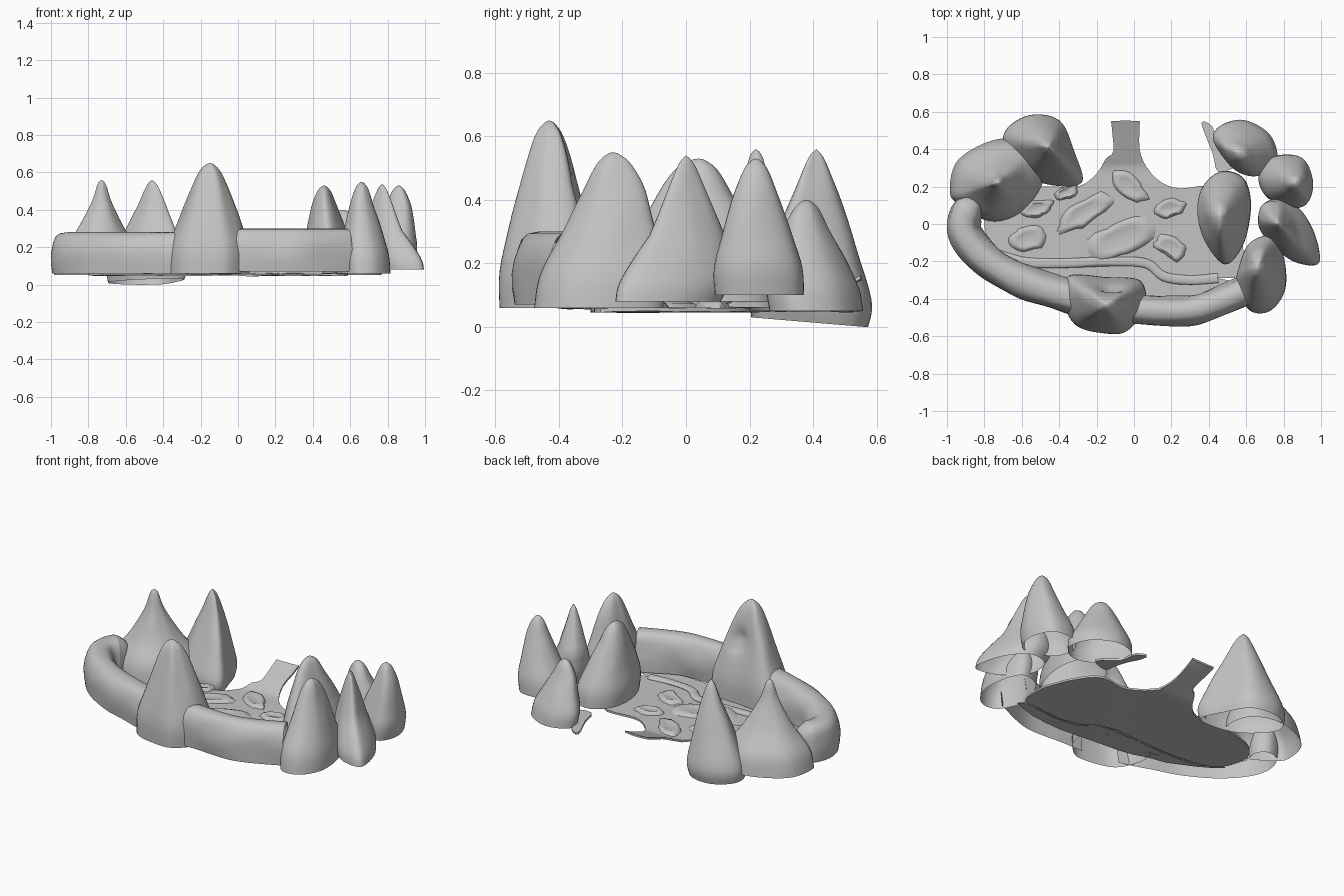
import bpy, bmesh, math
from mathutils import Vector, noise

cube = bpy.data.objects.get("Cube")
if cube:
    bpy.data.objects.remove(cube)

stone = bpy.data.materials.new("grey stone")
stone.use_nodes = True
GREY = (0.55, 0.55, 0.55, 1)
stone.diffuse_color = GREY
stone.node_tree.nodes["Principled BSDF"].inputs["Base Color"].default_value = GREY


def spline(points, steps, closed=False):
    """Smooth curve through the points."""
    pts = [Vector(p) for p in points]
    n = len(pts)
    pick = (lambda i: pts[i % n]) if closed else (lambda i: pts[max(0, min(n - 1, i))])
    out = []
    for i in range(n if closed else n - 1):
        a, b, c, d = (pick(i + k) for k in (-1, 0, 1, 2))
        for s in range(steps):
            u = s / steps
            out.append(0.5 * (2 * b + (c - a) * u + (2 * a - 5 * b + 4 * c - d) * u * u
                              + (3 * b - a - 3 * c + d) * u ** 3))
    if not closed:
        out.append(pts[-1])
    return out


def finish(name, bm, angle=60):
    mesh = bpy.data.meshes.new(name)
    bm.to_mesh(mesh)
    bm.free()
    ob = bpy.data.objects.new(name, mesh)
    bpy.context.collection.objects.link(ob)
    mesh.materials.append(stone)
    bpy.ops.object.select_all(action='DESELECT')
    ob.select_set(True)
    bpy.context.view_layer.objects.active = ob
    bpy.ops.object.shade_smooth_by_angle(angle=math.radians(angle))


def loft(name, rings, closed, flip=False):
    """Skin a row of equal rings."""
    bm = bmesh.new()
    rows = [[bm.verts.new(p) for p in ring] for ring in rings]
    n = len(rows[0])
    for lo, hi in zip(rows, rows[1:]):
        for i in range(n if closed else n - 1):
            j = (i + 1) % n
            bm.faces.new((lo[i], lo[j], hi[j], hi[i]))
    bmesh.ops.remove_doubles(bm, verts=bm.verts, dist=0.0005)
    if flip:
        bmesh.ops.reverse_faces(bm, faces=bm.faces)
    finish(name, bm)


# Profiles as (height share, radius share)
FULL = [(0, .97), (.2, .96), (.42, .78), (.75, .46), (.92, .26), (.985, .1), (1, 0)]
FLARED = [(0, .98), (.22, .88), (.45, .54), (.75, .22), (.95, .09), (1, 0)]
MIDDLE = [(0, .95), (.15, .98), (.45, .68), (.75, .36), (.94, .14), (1, 0)]


def peak(name, outline, apex, base, profile, tilt=0, lean=1.3, flip=False, dent=None):
    """Hollow rock cone, open below, leaning from its outline to its apex."""
    edge = spline(outline, 6, True)
    area = sum(a.cross(b) for a, b in zip(edge, edge[1:] + edge[:1]))
    if area < 0:
        edge.reverse()
    centre = sum(edge, Vector((0, 0))) / len(edge)
    top = Vector(apex[:2])
    rings = []
    for t, r in spline(profile, 4):
        mid = centre.lerp(top, min(1, t * lean))
        ring = []
        for e in edge:
            lump = 1 + 0.09 * t * noise.noise(Vector((e.x * 7, e.y * 7, t * 3)))
            p = mid + (e - centre) * r * lump
            z = base + (apex[2] - base) * t + tilt * (e.y - centre.y) * (1 - t)
            v = Vector((p.x, p.y, z))
            if dent:
                v.y -= 0.05 * math.exp(-((v - Vector(dent)).length / 0.05) ** 2)
            ring.append(v)
        rings.append(ring)
    loft(name, rings, True, flip)


peak("front_peak", [(-.39, -.38), (-.35, -.27), (-.15, -.28), (.04, -.3), (.06, -.45),
                    (-.03, -.57), (-.14, -.59), (-.32, -.54)],
     (-.15, -.43, .65), .06, FULL, dent=(-.12, -.33, .42))
peak("front_left_peak", [(.55, -.35), (.62, -.47), (.73, -.47), (.81, -.36), (.81, -.2),
                         (.75, -.07), (.62, -.11), (.56, -.25)],
     (.66, -.23, .55), .06, FULL)
peak("left_peak", [(1, -.21), (.89, -.22), (.79, -.16), (.69, -.04), (.72, .09),
                   (.85, .11), (.96, -.02)],
     (.77, 0, .54), .08, MIDDLE, lean=2.2)
peak("back_left_peak", [(.66, .25), (.73, .36), (.89, .36), (.95, .21), (.89, .09), (.72, .13)],
     (.86, .22, .53), .1, FULL)
peak("low_back_peak", [(.43, .45), (.46, .53), (.59, .56), (.73, .48), (.77, .34),
                       (.67, .26), (.54, .3)],
     (.56, .38, .4), .05, FULL, flip=True)
peak("inner_peak", [(.37, .21), (.47, .29), (.59, .25), (.63, .1), (.59, -.11), (.49, -.22),
                    (.38, -.09), (.34, .07)],
     (.46, .04, .53), .08, FULL)
peak("right_peak", [(-.99, .18), (-.94, .35), (-.72, .46), (-.52, .41), (-.48, .23),
                    (-.6, .06), (-.77, .01), (-.94, .1)],
     (-.73, .22, .56), .05, FLARED)
peak("back_right_peak", [(-.69, .5), (-.56, .58), (-.4, .55), (-.32, .38), (-.28, .22),
                         (-.42, .2), (-.57, .25), (-.69, .39)],
     (-.46, .41, .56), .015, MIDDLE, tilt=-.08)


def ridge(name, path, half, base, top, round_start=False):
    """Arched bank swept along a path, open below."""
    line = spline(path, 8)
    rings = []
    for i, p in enumerate(line):
        along = (line[min(i + 1, len(line) - 1)] - line[max(i - 1, 0)]).normalized()
        side = Vector((along.y, -along.x))
        size = math.sqrt(min(1, i / 6)) if round_start else 1
        ring = []
        for k in range(15):
            a = math.pi * (k / 14 * 1.3 - 0.15)
            wave = 1 + 0.15 * noise.noise(Vector((p.x * 5, p.y * 5, k * 0.4)))
            w = math.copysign(abs(math.cos(a)) ** 0.7, math.cos(a)) * half * size * wave
            h = max(0, 0.35 + 0.65 * math.sin(a)) if k not in (0, 14) else 0
            q = p + side * w
            ring.append((q.x, q.y, base + (top - base) * h * (0.6 + 0.4 * size)))
        rings.append(ring)
    loft(name, rings, False)


# Banks between the peaks
ridge("right_bank", [(-.83, .12), (-.9, .05), (-.9, -.06), (-.78, -.2), (-.58, -.31),
                     (-.27, -.41)], .09, .06, .28, True)
ridge("left_bank", [(-.06, -.45), (.2, -.465), (.36, -.45), (.58, -.36)], .08, .07, .3)

# Ragged floor sheet with its rising back tongue, the front apron and the side strip
LEVEL = .06
STEP = [(-.75, -.14), (-.6, -.2), (-.4, -.21), (-.15, -.2), (.06, -.21),
        (.16, -.28), (.3, -.3), (.45, -.29)]


def sheet(name, outline, rise=0, thick=0):
    bm = bmesh.new()
    verts = []
    for p in spline(outline, 3, True):
        up = max(0, min(1, (p.y - .3) / .25))
        rough = 0.008 * noise.noise(Vector((p.x * 9, p.y * 9, 0)))
        verts.append(bm.verts.new((p.x, p.y, LEVEL + rough + rise * up)))
    edges = [bm.edges.new((a, b)) for a, b in zip(verts, verts[1:] + verts[:1])]
    bmesh.ops.triangle_fill(bm, edges=edges, use_beauty=True, normal=(0, 0, 1))
    if thick:
        under = bmesh.ops.extrude_face_region(bm, geom=bm.faces[:], use_keep_orig=True)["geom"]
        low = [g for g in under if isinstance(g, bmesh.types.BMVert)]
        bmesh.ops.translate(bm, verts=low, vec=(0, 0, -thick))
        bmesh.ops.recalc_face_normals(bm, faces=bm.faces)
    finish(name, bm, 30)


sheet("floor", STEP + [(.57, -.27), (.58, -.1), (.5, .1), (.4, .2), (.25, .19), (.15, .22),
                       (.07, .3), (.03, .4), (.03, .53), (.02, .55), (-.11, .55), (-.12, .53),
                       (-.11, .39), (-.15, .35), (-.2, .27), (-.3, .2), (-.5, .2), (-.7, .15),
                       (-.8, .03)], rise=.1, thick=.012)
sheet("front_apron", STEP + [(.57, -.34), (.3, -.41), (0, -.39), (-.3, -.36), (-.58, -.28),
                             (-.78, -.16)])
sheet("side_strip", [(.36, .54), (.42, .52), (.45, .42), (.55, .32), (.45, .28), (.42, .38)],
      thick=.012)


def mound(name, x, y, rx, ry, turn):
    """Low floor rock with a raised rim and a dished top."""
    rings = []
    for r, h in ((1.15, 0), (1, .015), (.8, .02), (.6, .015), (0, .013)):
        ring = []
        for k in range(20):
            a = k * math.tau / 20
            wob = 1 + 0.35 * noise.noise(Vector((math.cos(a) * 1.5 + x * 9, math.sin(a) * 1.5, y * 9)))
            u, v = rx * r * wob * math.cos(a), ry * r * wob * math.sin(a)
            ring.append((x + u * math.cos(turn) - v * math.sin(turn),
                         y + u * math.sin(turn) + v * math.cos(turn), LEVEL + h))
        rings.append(ring)
    loft(name, rings, True)


rocks = [(-.57, -.08, .09, .06, .2), (-.27, .06, .14, .06, .6), (-.03, .2, .1, .05, -.7),
         (-.07, -.08, .15, .08, .4), (.19, .08, .08, .04, .3), (.2, -.13, .08, .05, -.5),
         (-.36, .17, .06, .03, .5), (-.52, .08, .08, .04, .3)]
for number, rock in enumerate(rocks, 1):
    mound("floor_rock_%d" % number, *rock)

# Low step along the front of the floor
ridge("floor_step", STEP, .025, LEVEL - .005, .075, True)
